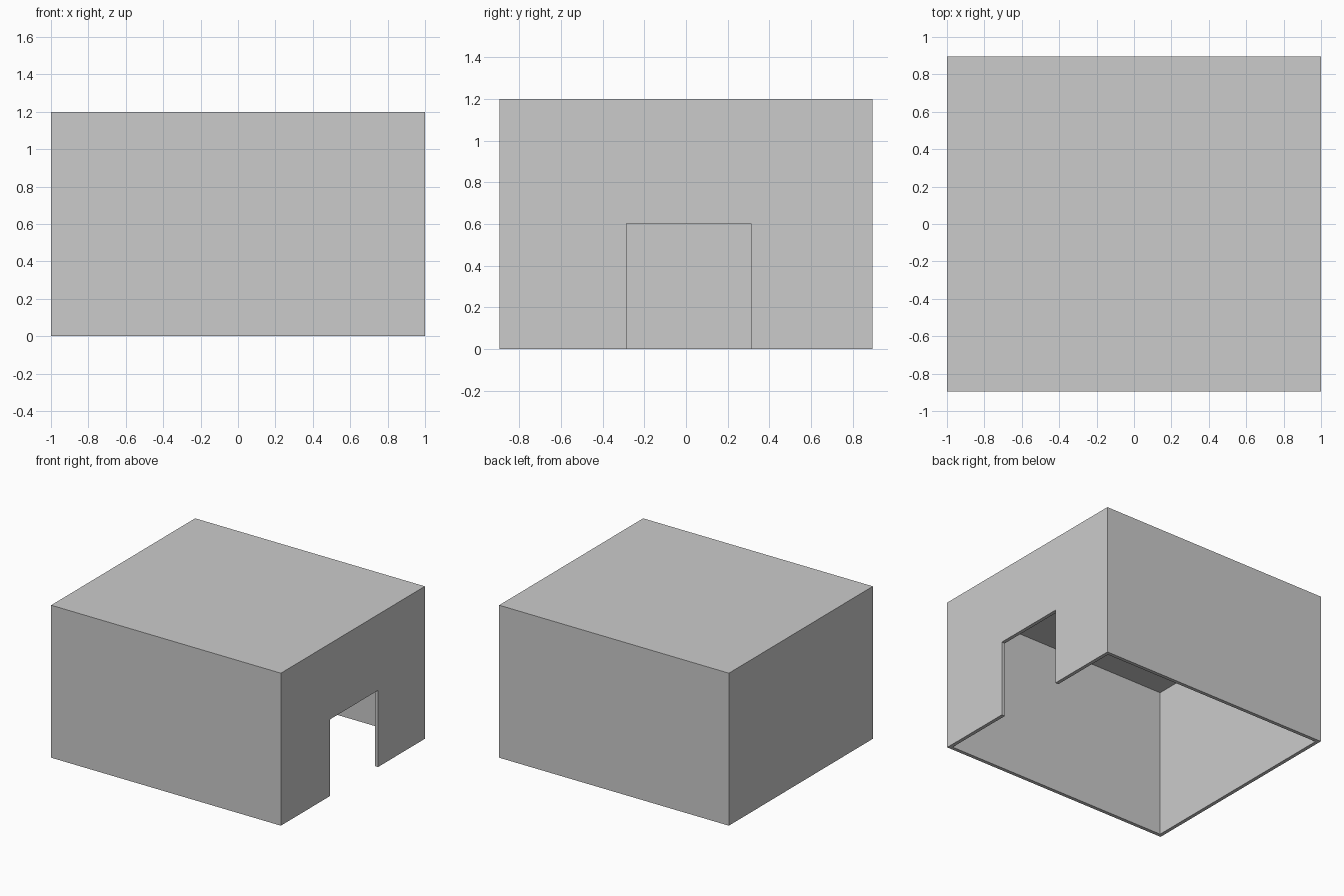
import bpy

if "Cube" in bpy.data.objects:
    bpy.data.objects.remove(bpy.data.objects["Cube"])

W, D, H, T = 2.0, 1.79, 1.2, 0.028   # outer size and wall thickness


def box(name, lo, hi):
    size = [b - a for a, b in zip(lo, hi)]
    centre = [(a + b) / 2 for a, b in zip(lo, hi)]
    bpy.ops.mesh.primitive_cube_add(size=1, location=centre)
    ob = bpy.context.object
    ob.name = name
    ob.scale = size
    bpy.ops.object.transform_apply(location=True, rotation=False, scale=True)
    return ob


def cut(target, cutter):
    mod = target.modifiers.new("cut", 'BOOLEAN')
    mod.operation = 'DIFFERENCE'
    mod.solver = 'EXACT'
    mod.object = cutter
    bpy.context.view_layer.objects.active = target
    bpy.ops.object.modifier_apply(modifier=mod.name)
    bpy.data.objects.remove(cutter, do_unlink=True)


# Outer shell
shell = box("box_shell", (-W / 2, -D / 2, 0), (W / 2, D / 2, H))

# Hollow interior, open at the bottom
cut(shell, box("interior_cutter", (-W / 2 + T, -D / 2 + T, -0.2),
               (W / 2 - T, D / 2 - T, H - T)))

# Doorway in the right wall
cut(shell, box("doorway_cutter", (W / 2 - 0.2, -0.285, -0.3),
               (W / 2 + 0.2, 0.313, 0.603)))
